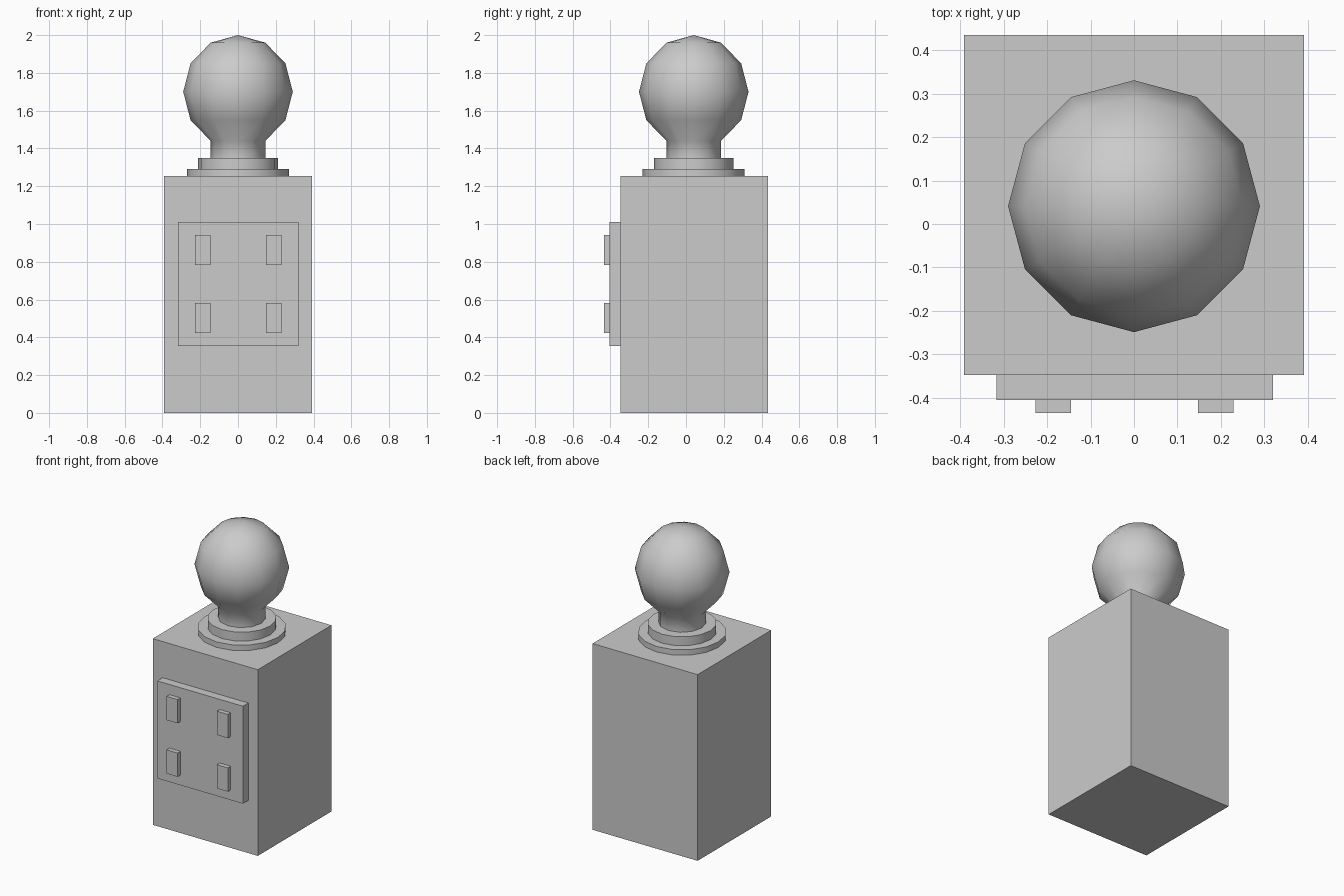
import bpy, math

if "Cube" in bpy.data.objects:
    bpy.data.objects.remove(bpy.data.objects["Cube"])

CY = 0.041  # depth centre of the post


def box(name, x0, x1, y0, y1, z0, z1):
    x, y, z = (x0, x1), (y0, y1), (z0, z1)
    verts = [(a, b, c) for a in x for b in y for c in z]
    faces = [(0, 1, 3, 2), (4, 6, 7, 5), (0, 4, 5, 1),
             (2, 3, 7, 6), (0, 2, 6, 4), (1, 5, 7, 3)]
    me = bpy.data.meshes.new(name)
    me.from_pydata(verts, [], faces)
    ob = bpy.data.objects.new(name, me)
    bpy.context.collection.objects.link(ob)
    return ob


def collar(name, radius, z0, z1):
    bpy.ops.mesh.primitive_cylinder_add(vertices=16, radius=radius, depth=z1 - z0,
                                        location=(0, CY, (z0 + z1) / 2),
                                        rotation=(0, 0, 0))
    bpy.context.object.name = name
    bpy.ops.object.shade_smooth_by_angle(angle=math.radians(35))


def lathe(name, profile, top_z, sides):
    verts, faces = [], []
    for r, z in profile:
        for i in range(sides):
            a = 2 * math.pi * i / sides
            verts.append((r * math.cos(a), CY + r * math.sin(a), z))
    for k in range(len(profile) - 1):
        for i in range(sides):
            j = (i + 1) % sides
            faces.append((k * sides + i, k * sides + j,
                          (k + 1) * sides + j, (k + 1) * sides + i))
    verts.append((0, CY, top_z))
    last = (len(profile) - 1) * sides
    for i in range(sides):
        faces.append((last + i, last + (i + 1) % sides, len(verts) - 1))
    me = bpy.data.meshes.new(name)
    me.from_pydata(verts, [], faces)
    me.shade_smooth()
    ob = bpy.data.objects.new(name, me)
    bpy.context.collection.objects.link(ob)


# Post and front panel
box("post", -0.391, 0.391, -0.348, 0.435, 0, 1.253)
box("front_panel", -0.317, 0.320, -0.405, -0.348, 0.354, 1.010)

# Four raised studs
for side, x in (("left", -0.186), ("right", 0.188)):
    for level, z in (("lower", 0.502), ("upper", 0.862)):
        box(f"{side}_{level}_stud", x - 0.041, x + 0.041, -0.435, -0.405,
            z - 0.08, z + 0.08)

# Stepped collars
collar("lower_collar", 0.27, 1.253, 1.29)
collar("upper_collar", 0.211, 1.29, 1.35)

# Neck flowing into the ball
ball = [(0.29 * math.sin(math.radians(a)), 1.70 - 0.30 * math.cos(math.radians(a)))
        for a in range(30, 180, 30)]
lathe("ball_finial", [(0.145, 1.35)] + ball, 2.0, 12)
